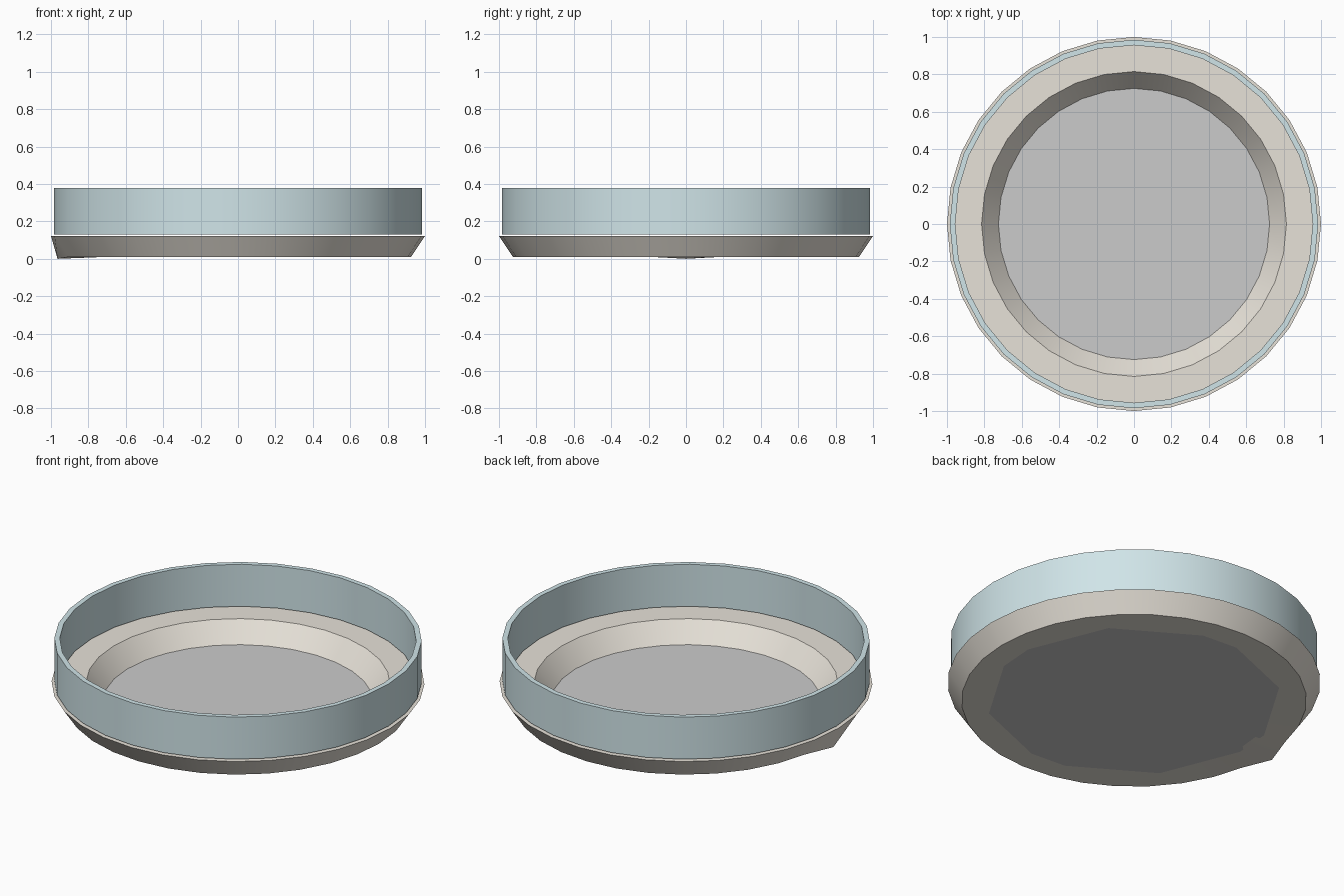
import bpy, bmesh
from math import sin, cos, radians, pi

if "Cube" in bpy.data.objects:
    bpy.data.objects.remove(bpy.data.objects["Cube"])

N = 32


def make_object(name, bm, color=None):
    bmesh.ops.recalc_face_normals(bm, faces=bm.faces)
    mesh = bpy.data.meshes.new(name)
    bm.to_mesh(mesh)
    bm.free()
    ob = bpy.data.objects.new(name, mesh)
    bpy.context.collection.objects.link(ob)
    if color:
        mat = bpy.data.materials.new(name + "_colour")
        mat.diffuse_color = (*color, 1)
        mat.use_nodes = True
        mat.node_tree.nodes["Principled BSDF"].inputs["Base Color"].default_value = mat.diffuse_color
        mesh.materials.append(mat)
    bpy.ops.object.select_all(action='DESELECT')
    ob.select_set(True)
    bpy.context.view_layer.objects.active = ob
    bpy.ops.object.shade_smooth_by_angle(angle=radians(30))
    return ob


def ring(profile):
    """Closed (radius, z) profile swept round the z axis."""
    bm = bmesh.new()
    loops = [[bm.verts.new((r * cos(2 * pi * i / N), r * sin(2 * pi * i / N), z))
              for i in range(N)] for r, z in profile]
    for a, b in zip(loops, loops[1:] + loops[:1]):
        for i in range(N):
            j = (i + 1) % N
            bm.faces.new((a[i], a[j], b[j], b[i]))
    return bm, loops


# sloped base ring, with one lower corner pulled out and down on the left
bm, loops = ring([(0.925, 0.01), (1.0, 0.122), (0.815, 0.122), (0.725, 0.01)])
loops[0][N // 2].co = (-0.965, 0, 0)
make_object("base_ring", bm, (0.80, 0.76, 0.69))

# upright wall, floating just above the base
bm, _ = ring([(0.985, 0.129), (0.985, 0.378), (0.956, 0.378), (0.956, 0.129)])
make_object("wall", bm, (0.63, 0.78, 0.81))

# thin twelve-sided floor plate under the opening
bm = bmesh.new()
bm.faces.new([bm.verts.new((0.79 * cos(radians(a + q)), 0.79 * sin(radians(a + q)), 0.0085))
              for q in range(0, 360, 90) for a in (4, 40, 78)])
make_object("floor_plate", bm)
